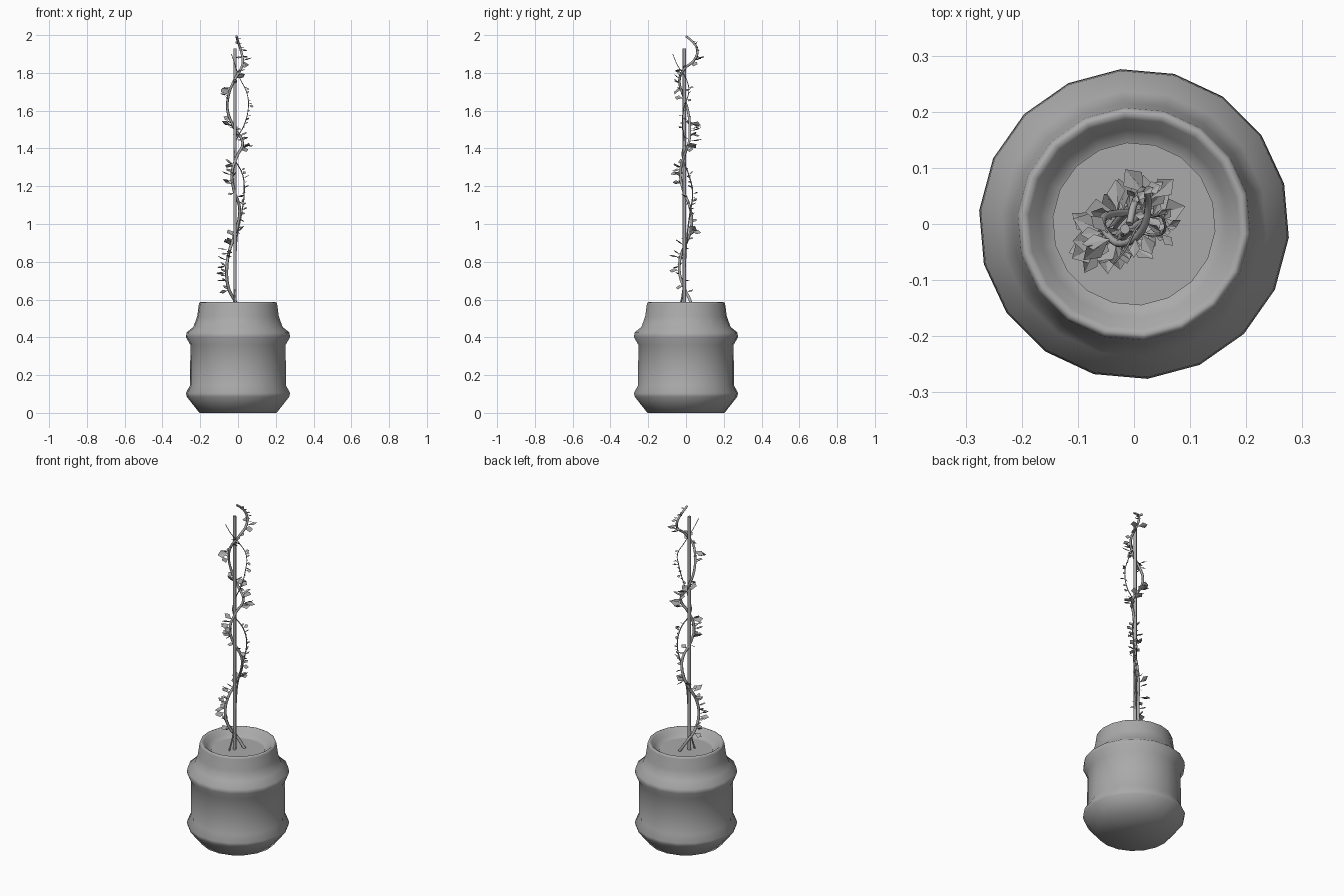
import bpy, bmesh, math, random
from mathutils import Vector

if "Cube" in bpy.data.objects:
    bpy.data.objects.remove(bpy.data.objects["Cube"])

random.seed(7)

grey = bpy.data.materials.new("mid_grey")
grey.diffuse_color = (.4, .4, .4, 1)
grey.use_nodes = True
grey.node_tree.nodes["Principled BSDF"].inputs["Base Color"].default_value = grey.diffuse_color


def finish(name, bm, smooth=None):
    me = bpy.data.meshes.new(name)
    bm.to_mesh(me)
    bm.free()
    me.materials.append(grey)
    ob = bpy.data.objects.new(name, me)
    bpy.context.collection.objects.link(ob)
    if smooth:
        bpy.ops.object.select_all(action='DESELECT')
        ob.select_set(True)
        bpy.context.view_layer.objects.active = ob
        bpy.ops.object.shade_smooth_by_angle(angle=math.radians(smooth))
    return ob


def lathe(name, profile, sides, phase, smooth, center=(0, 0)):
    bm = bmesh.new()
    rings = []
    for r, z in profile:
        rings.append([bm.verts.new((center[0] + r * math.cos(phase + math.tau * i / sides),
                                    center[1] + r * math.sin(phase + math.tau * i / sides), z))
                      for i in range(sides)])
    for a, b in zip(rings, rings[1:]):
        for i in range(sides):
            j = (i + 1) % sides
            bm.faces.new((a[i], a[j], b[j], b[i]))
    bm.faces.new(rings[0][::-1])
    bm.faces.new(rings[-1])
    return finish(name, bm, smooth)


def vine(name, pts, radius, tip):
    cu = bpy.data.curves.new(name, 'CURVE')
    cu.dimensions = '3D'
    cu.bevel_depth = radius
    cu.bevel_resolution = 1
    cu.resolution_u = 4
    cu.use_fill_caps = True
    cu.materials.append(grey)
    sp = cu.splines.new('BEZIER')
    sp.bezier_points.add(len(pts) - 1)
    for i, (bp, p) in enumerate(zip(sp.bezier_points, pts)):
        bp.co = p
        bp.handle_left_type = bp.handle_right_type = 'AUTO'
        bp.radius = 1 + (tip - 1) * i / (len(pts) - 1)
    ob = bpy.data.objects.new(name, cu)
    bpy.context.collection.objects.link(ob)
    bpy.ops.object.select_all(action='DESELECT')
    ob.select_set(True)
    bpy.context.view_layer.objects.active = ob
    bpy.ops.object.convert(target='MESH')


def point_at(pts, z):
    for a, b in zip(pts, pts[1:]):
        if a[2] <= z <= b[2]:
            return Vector(a).lerp(Vector(b), (z - a[2]) / (b[2] - a[2]))
    return Vector(pts[-1])


def leaf(bm, base, direction, length, width):
    # angular kite leaf on a narrow stalk, folded slightly at the midrib
    d = direction.normalized()
    side = d.cross(Vector((0, 0, 1))).normalized()
    up = side.cross(d)
    roll = random.uniform(-.9, .9)
    side, up = side * math.cos(roll) + up * math.sin(roll), up * math.cos(roll) - side * math.sin(roll)
    mid = [base, base + d * length * .6 - up * width * .12, base + d * length]
    m = [bm.verts.new(p) for p in mid]
    for s in (1, -1):
        a = bm.verts.new(base + side * s * width * .08 + d * length * .25)
        b = bm.verts.new(base + side * s * width * .5 + d * length * .65)
        vs = [m[0], a, b, m[2], m[1]]
        bm.faces.new(vs if s > 0 else vs[::-1])


# pot with two bulging bands, hollow neck and soil disc
lathe("pot", [(.205, 0), (.272, .085), (.277, .105), (.255, .145), (.253, .36),
              (.276, .40), (.274, .425), (.237, .455), (.217, .51), (.208, .575),
              (.205, .584), (.197, .587), (.188, .58), (.168, .555), (.146, .535)],
      18, math.radians(15), 75)
lathe("soil", [(.1455, .53), (.1455, .538)], 18, math.radians(15), None)

# support stake
lathe("stake", [(.009, .535), (.009, 1.93)], 8, 0, 50, (-.016, -.009))

# climbing stems
main = [(.02, .035, .535), (-.02, .02, .6), (-.05, -.01, .66), (-.06, -.035, .75),
        (-.05, -.025, .84), (-.025, .01, .92), (0, .03, 1.0), (.008, .02, 1.09),
        (-.022, -.015, 1.18), (-.032, -.03, 1.27), (-.005, -.01, 1.36),
        (.025, .015, 1.43), (-.02, .02, 1.51), (-.055, .01, 1.6), (-.05, -.015, 1.68),
        (-.02, -.035, 1.76), (.015, -.01, 1.82), (.025, .045, 1.87),
        (.015, .06, 1.92), (0, .035, 1.965), (-.008, 0, 1.994)]
thin = [(-.03, -.04, .535), (-.02, -.02, .62), (-.012, -.005, .78), (-.005, .005, .93),
        (.018, .02, 1.05), (.033, .035, 1.17), (.025, .015, 1.26), (-.02, -.02, 1.36),
        (-.01, -.01, 1.44), (.035, -.02, 1.53), (.055, -.01, 1.62), (.045, .015, 1.7),
        (.01, 0, 1.77), (-.015, -.045, 1.84), (-.035, -.07, 1.9)]
vine("main_stem", main, .0085, .75)
vine("thin_stem", thin, .0042, .4)

# leaves in clusters: path, z from, z to, count, length
bm = bmesh.new()
for pts, z0, z1, count, size in [(main, .63, .99, 22, .066), (main, 1.02, 1.18, 6, .04),
                                 (main, 1.2, 1.32, 9, .056), (main, 1.38, 1.56, 14, .066),
                                 (main, 1.66, 1.9, 16, .06), (main, 1.92, 1.99, 6, .034),
                                 (thin, 1.03, 1.3, 11, .034), (thin, 1.5, 1.74, 11, .03)]:
    for i in range(count):
        p = point_at(pts, z0 + (z1 - z0) * (i + random.uniform(.2, .8)) / count)
        out = Vector((p.x + .012, p.y + .005, 0)).normalized()
        ang = random.uniform(-1.3, 1.3)
        d = Vector((out.x * math.cos(ang) - out.y * math.sin(ang),
                    out.x * math.sin(ang) + out.y * math.cos(ang),
                    random.uniform(-.3, .8)))
        n = size * random.uniform(.6, 1.15)
        leaf(bm, p, d, n, n * random.uniform(.5, .75))
finish("leaves", bm)
